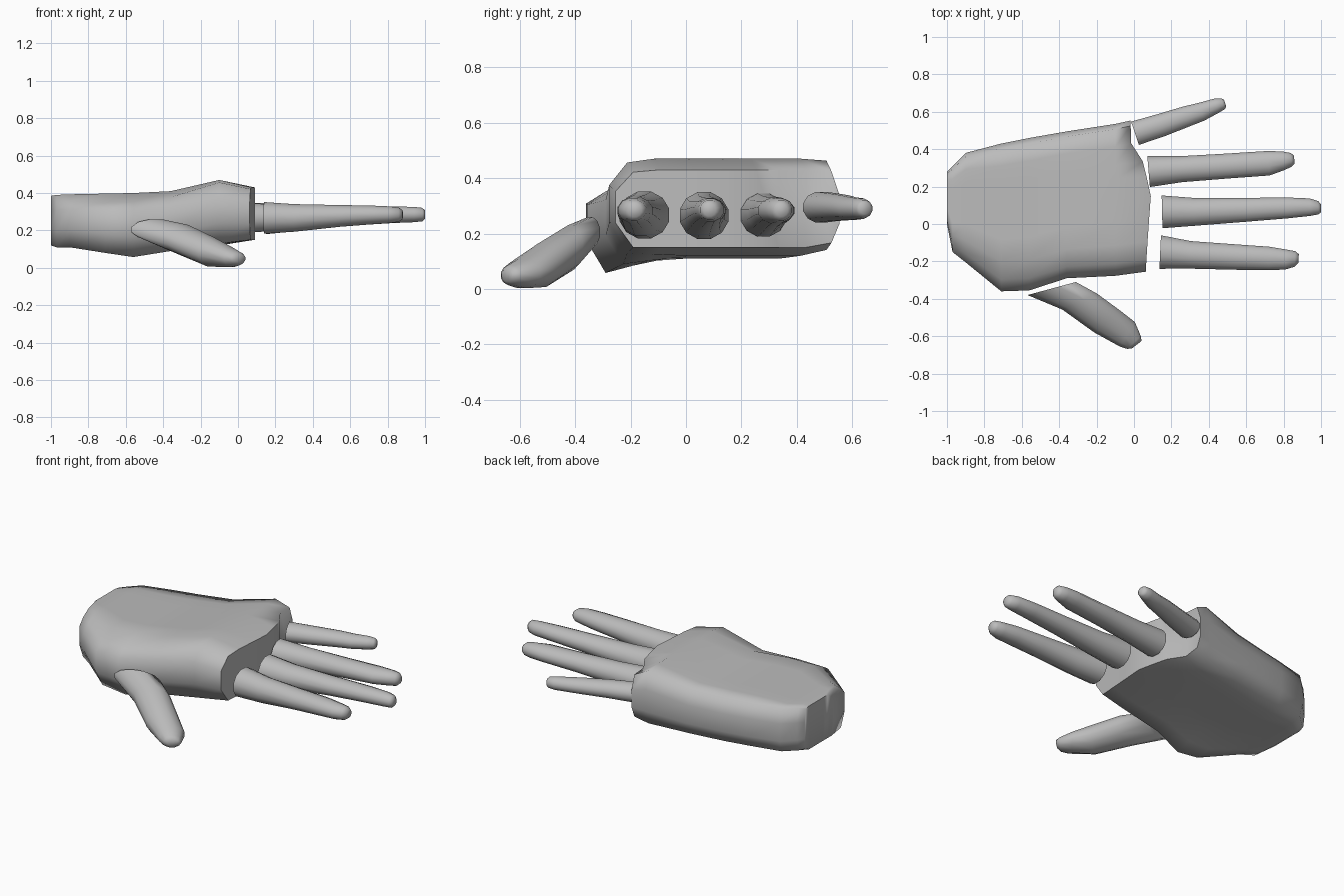
import bpy, bmesh, math
from mathutils import Vector

grey = bpy.data.materials.new("plain grey")
grey.diffuse_color = (0.5, 0.5, 0.5, 1)


def loft(name, rings, angle):
    """Skin a list of equal-length point rings and cap both ends with strips."""
    bm = bmesh.new()
    rows = [[bm.verts.new(p) for p in r] for r in rings]
    n = len(rows[0])
    for a, b in zip(rows, rows[1:]):
        for i in range(n):
            j = (i + 1) % n
            bm.faces.new((a[i], a[j], b[j], b[i]))
    for r in (rows[0], rows[-1]):
        for i in range(n // 2 - 1):
            bm.faces.new((r[i], r[i + 1], r[n - 2 - i], r[n - 1 - i]))
    bmesh.ops.recalc_face_normals(bm, faces=bm.faces)
    mesh = bpy.data.meshes.new(name)
    bm.to_mesh(mesh)
    bm.free()
    mesh.materials.append(grey)
    ob = bpy.data.objects.new(name, mesh)
    bpy.context.collection.objects.link(ob)
    bpy.ops.object.select_all(action='DESELECT')
    ob.select_set(True)
    bpy.context.view_layer.objects.active = ob
    bpy.ops.object.shade_smooth_by_angle(angle=math.radians(angle))
    return ob


def ring(c, side, h, sides=12):
    """Elliptical ring: centre, horizontal half-axis, vertical half-axis."""
    c, side, up = Vector(c), Vector((*side, 0)), Vector((0, 0, h))
    angles = [2 * math.pi * (i + .5) / sides for i in range(sides)]
    return [c + side * math.cos(a) * 1.03 + up * math.sin(a) * 1.03 for a in angles]


# Palm: cross-sections along x, with the knuckle end curved in plan
def knuckle_x(y):
    pts = [(-0.3, 0.06), (-0.05, 0.075), (0.15, 0.09), (0.33, 0.05), (0.43, -0.015), (0.6, -0.02)]
    for (y0, x0), (y1, x1) in zip(pts, pts[1:]):
        if y <= y1:
            return x0 + (x1 - x0) * (y - y0) / (y1 - y0)
    return pts[-1][1]


across = [0, .08, .2, .35, .5, .63, .73, .85, .965, 1]
# x, y min, y max, z bottom, z bottom on the thumb side, z top, thumb-side shoulder
stations = [(-1.0, 0.0, 0.28, .12, .12, .385, .9), (-.97, -.15, .31, .11, .11, .39, .87),
            (-.9, -.205, .38, .11, .11, .393, .87), (-.71, -.36, .43, .11, .08, .397, .84),
            (-.56, -.355, .46, .11, .058, .40, .86), (-.36, -.29, .495, .115, .09, .41, .9),
            (-.1, -.277, .535, .12, .13, .47, .96), (None, -.255, .553, .15, .15, .43, .97)]
rings = []
for x, y0, y1, zb, z_thumb, zt, shoulder in stations:
    top = [.72, shoulder] + [1] * 6 + [.98, .68]
    bottom = [.32] + [0] * 7 + [.06, .3]
    loop = list(zip(across, top)) + list(zip(across, bottom))[::-1]
    pts = []
    for u, w in loop:
        y = y0 + (y1 - y0) * u
        low = zb + (z_thumb - zb) * max(0, min(1, (.3 - u) / .2))
        pts.append((knuckle_x(y) if x is None else x, y, low + (zt - low) * w))
    rings.append(pts)
loft("palm", rings, 72)

# Fingers: (x, y, half width, z, half height) along each finger
fingers = {
    "index_finger": [(.14, -.15, .09, .267, .085), (.3, -.165, .074, .267, .074),
                     (.55, -.177, .068, .278, .058), (.72, -.184, .063, .283, .05),
                     (.81, -.19, .054, .284, .045), (.86, -.187, .042, .284, .038),
                     (.88, -.185, .024, .284, .024)],
    "middle_finger": [(.15, .065, .088, .265, .085), (.32, .065, .075, .267, .07),
                      (.6, .076, .064, .278, .053), (.82, .086, .056, .284, .045),
                      (.94, .09, .047, .285, .041), (.985, .087, .036, .285, .036),
                      (1.0, .085, .022, .285, .022)],
    "ring_finger": [(.078, .28, .083, .267, .078), (.25, .293, .07, .27, .067),
                    (.5, .31, .067, .278, .054), (.72, .325, .066, .283, .047),
                    (.8, .338, .05, .284, .043), (.84, .343, .037, .284, .037),
                    (.857, .345, .022, .284, .022)],
    "little_finger": [(.005, .485, .066, .295, .056), (.15, .53, .062, .295, .05),
                      (.28, .575, .056, .293, .045), (.36, .60, .05, .29, .041),
                      (.44, .632, .04, .29, .037), (.475, .643, .031, .29, .031),
                      (.487, .646, .02, .29, .02)],
}
for name, path in fingers.items():
    a, b = path[0], path[-1]
    d = Vector((b[0] - a[0], b[1] - a[1])).normalized()
    loft(name, [ring((x, y, z), (-d.y * w, d.x * w), h) for x, y, w, z, h in path], 70)

# Thumb: slanted base, curving down and outwards
thumb = [((-.44, -.345, .205), (.13, .035), .055), ((-.29, -.415, .15), (.093, .043), .08),
         ((-.145, -.52, .085), (.068, .06), .078), ((-.035, -.59, .055), (.04, .066), .052),
         ((.0, -.633, .05), (.036, .035), .036), ((.015, -.645, .05), (.026, .02), .022)]
loft("thumb", [ring(*r) for r in thumb], 70)
